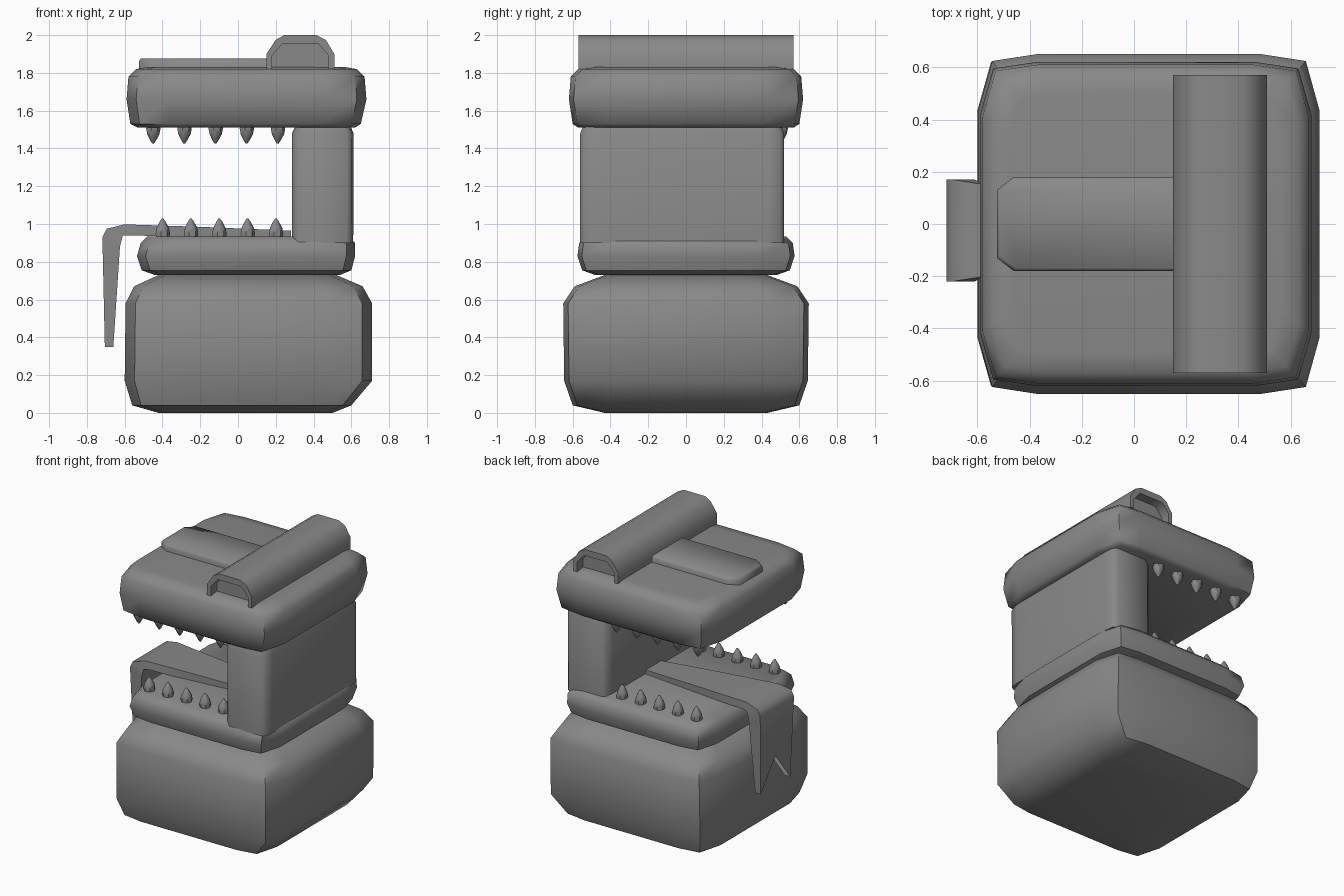
import bpy, bmesh, math

if "Cube" in bpy.data.objects:
    bpy.data.objects.remove(bpy.data.objects["Cube"], do_unlink=True)

GREY = (0.25, 0.25, 0.25, 1)
grey = bpy.data.materials.new("plain grey")
grey.use_nodes = True
grey.diffuse_color = GREY
grey.node_tree.nodes["Principled BSDF"].inputs["Base Color"].default_value = GREY


def loft(name, rings, angle=50):
    """Skin closed rings of points and cap both ends."""
    bm = bmesh.new()
    rows = [[bm.verts.new(p) for p in ring] for ring in rings]
    n = len(rows[0])
    for a, b in zip(rows, rows[1:]):
        for i in range(n):
            j = (i + 1) % n
            bm.faces.new((a[i], a[j], b[j], b[i]))
    bm.faces.new(rows[0][::-1])
    bm.faces.new(rows[-1])
    bmesh.ops.recalc_face_normals(bm, faces=bm.faces[:])
    mesh = bpy.data.meshes.new(name)
    bm.to_mesh(mesh)
    bm.free()
    mesh.materials.append(grey)
    obj = bpy.data.objects.new(name, mesh)
    bpy.context.collection.objects.link(obj)
    bpy.ops.object.select_all(action='DESELECT')
    obj.select_set(True)
    bpy.context.view_layer.objects.active = obj
    bpy.ops.object.shade_smooth_by_angle(angle=math.radians(angle))
    return obj


SOFT = [(1, .67), (.92, .96), (.66, 1)]
TIGHT = [(1, .84), (.95, .96), (.78, 1)]


def block(name, levels, corner=SOFT, cy=0):
    """Rounded block from levels of (z, x min, x max, half depth)."""
    quarter = corner + [(-x, y) for x, y in corner[::-1]]
    outline = quarter + [(-x, -y) for x, y in quarter]
    rings = []
    for z, x0, x1, hy in levels:
        cx, hx = (x0 + x1) / 2, (x1 - x0) / 2
        rings.append([(cx + hx * u, cy + hy * v, z) for u, v in outline])
    return loft(name, rings)


# Body, jaws and the wall joining them
block("body", [(0, -.42, .5, .43), (.04, -.56, .6, .6), (.17, -.6, .71, .645),
               (.58, -.595, .71, .65), (.67, -.55, .66, .59), (.73, -.42, .52, .43)])
block("lower_jaw", [(.73, -.44, .54, .48), (.755, -.51, .6, .55), (.83, -.535, .62, .575),
                    (.9, -.515, .62, .565), (.935, -.48, .58, .53)])
block("jaw_wall", [(.9, .285, .61, .54), (1.48, .285, .612, .54), (1.53, .31, .59, .52)],
      TIGHT, -.02)
block("upper_jaw", [(1.51, -.53, .62, .57), (1.53, -.57, .65, .6), (1.66, -.59, .68, .62),
                    (1.78, -.58, .67, .61), (1.82, -.54, .63, .57), (1.83, -.48, .57, .5)])

# Raised plate on the head
plate = [(.17, -.18), (-.46, -.18), (-.525, -.13), (-.525, .13), (-.46, .18), (.17, .18)]
loft("head_plate", [[(x, y, 1.81) for x, y in plate],
                    [(x, y, 1.86) for x, y in plate],
                    [(x + .01, y * .94, 1.875) for x, y in plate]], 60)

# Hollow bar across the head, closed by recessed ends
outer = [(.15, 1.82), (.15, 1.9), (.2, 1.975), (.245, 2), (.415, 2), (.465, 1.975),
         (.51, 1.9), (.51, 1.82)]
inner = [(.18, 1.82), (.18, 1.89), (.235, 1.955), (.425, 1.955), (.48, 1.89), (.48, 1.82)]
loft("head_bar", [[(x, y, z) for x, z in outer + inner[::-1]] for y in (-.57, .57)])
loft("head_bar_filling", [[(x, y, z) for x, z in inner] for y in (-.5, .5)])

# Teeth along both sides of each jaw
TOOTH = [(-.02, .034), (.02, .04), (.05, .034), (.085, .015), (.1, .004)]


def tooth(name, x, y, z, up):
    rings = [[(x + r * math.cos(k * math.tau / 7), y + r * math.sin(k * math.tau / 7),
               z + up * h) for k in range(7)] for h, r in TOOTH]
    loft(name, rings)


for side, label in ((1, "left"), (-1, "right")):
    for i in range(5):
        tooth(f"lower_tooth_{label}_{i + 1}", -.4 + .15 * i, side * .45, .93, 1)
        tooth(f"upper_tooth_{label}_{i + 1}", -.45 + .165 * i, side * .5, 1.525, -1)

# Tongue: flat in the mouth, bent over the lip, forked at the tip
# stations: upper x and z, lower x and z, half width, lift of the middle
stations = [(.28, .965, .28, .92, .09, 0), (-.2, .985, -.2, .93, .14, 0),
            (-.6, .998, -.58, .94, .18, 0), (-.695, .975, -.61, .94, .195, 0),
            (-.718, .93, -.625, .88, .195, 0), (-.705, .35, -.66, .35, .17, .22)]
rings = []
for ux, uz, lx, lz, w, lift in stations:
    top = [(ux, -.025 + s * w, uz + (lift if s == 0 else 0)) for s in (-1, 0, 1)]
    under = [(lx, -.025 + s * w, lz + (lift if s == 0 else 0)) for s in (1, 0, -1)]
    rings.append(top + under)
loft("tongue", rings)
